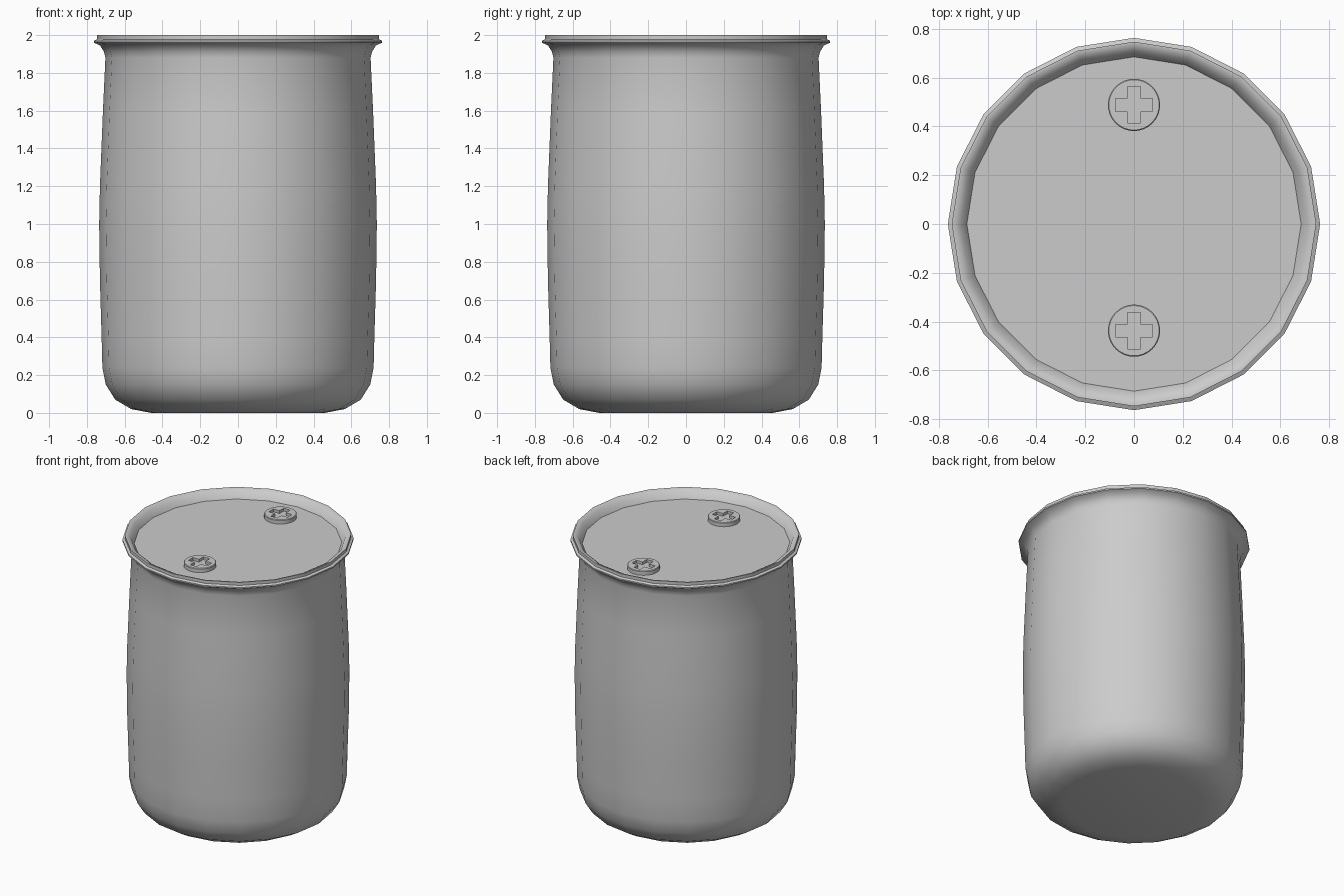
import bpy, bmesh, math

if "Cube" in bpy.data.objects:
    bpy.data.objects.remove(bpy.data.objects["Cube"])

SIDES = 20


def make_object(name, bm, smooth=None):
    bmesh.ops.recalc_face_normals(bm, faces=bm.faces)
    mesh = bpy.data.meshes.new(name)
    bm.to_mesh(mesh)
    bm.free()
    obj = bpy.data.objects.new(name, mesh)
    bpy.context.collection.objects.link(obj)
    if smooth:
        bpy.ops.object.select_all(action='DESELECT')
        obj.select_set(True)
        bpy.context.view_layer.objects.active = obj
        bpy.ops.object.shade_smooth_by_angle(angle=math.radians(smooth))
    return obj


def lathe(name, profile, sides, smooth, location=(0, 0, 0)):
    """Revolve an (r, z) profile and close both ends with a flat face."""
    bm = bmesh.new()
    rings = []
    for r, z in profile:
        rings.append([bm.verts.new((r * math.cos(math.tau * i / sides),
                                    r * math.sin(math.tau * i / sides), z))
                      for i in range(sides)])
    for a, b in zip(rings, rings[1:]):
        for i in range(sides):
            j = (i + 1) % sides
            bm.faces.new((a[i], a[j], b[j], b[i]))
    bm.faces.new(rings[0][::-1])
    bm.faces.new(rings[-1])
    obj = make_object(name, bm, smooth)
    obj.location = location
    return obj


def cross_cutter(name, arm, half, depth, location):
    """Plus-shaped prism used to sink the key slot."""
    outline = []
    for k in range(4):
        c, s = round(math.cos(k * math.pi / 2)), round(math.sin(k * math.pi / 2))
        for x, y in ((arm, -half), (arm, half), (half, half)):
            outline.append((c * x - s * y, s * x + c * y, -depth))
    bm = bmesh.new()
    face = bm.faces.new([bm.verts.new(p) for p in outline])
    top = bmesh.ops.extrude_face_region(bm, geom=[face])
    verts = [v for v in top['geom'] if isinstance(v, bmesh.types.BMVert)]
    bmesh.ops.translate(bm, verts=verts, vec=(0, 0, depth * 2))
    obj = make_object(name, bm)
    obj.location = location
    obj.hide_render = True
    obj.hide_set(True)
    return obj


# Barrel: rounded base, slightly bulging wall, flared rim, sunken lid
barrel_profile = [
    (0.46, 0.0), (0.565, 0.02), (0.65, 0.07), (0.70, 0.15), (0.718, 0.24),
    (0.722, 0.40), (0.731, 0.70), (0.735, 1.0), (0.731, 1.20), (0.715, 1.60),
    (0.702, 1.88), (0.709, 1.91), (0.73, 1.945), (0.763, 1.96), (0.763, 1.97),
    (0.747, 1.978), (0.747, 2.0), (0.738, 2.0), (0.71, 1.985), (0.685, 1.94),
]
lathe("barrel", barrel_profile, SIDES, 40)

# Two bung caps with a sunken cross slot
LID_Z, CAP_TOP = 1.94, 1.97
cap_profile = [(0.107, LID_Z - 0.005), (0.107, CAP_TOP - 0.004), (0.103, CAP_TOP)]
for label, y in (("front", -0.437), ("back", 0.488)):
    cap = lathe(f"{label}_bung_cap", cap_profile, 32, 30, (0, y, 0))
    cutter = cross_cutter(f"{label}_slot_cutter", 0.075, 0.026, 0.02, (0, y, CAP_TOP))
    cut = cap.modifiers.new("cross_slot", 'BOOLEAN')
    cut.operation = 'DIFFERENCE'
    cut.solver = 'EXACT'
    cut.object = cutter
